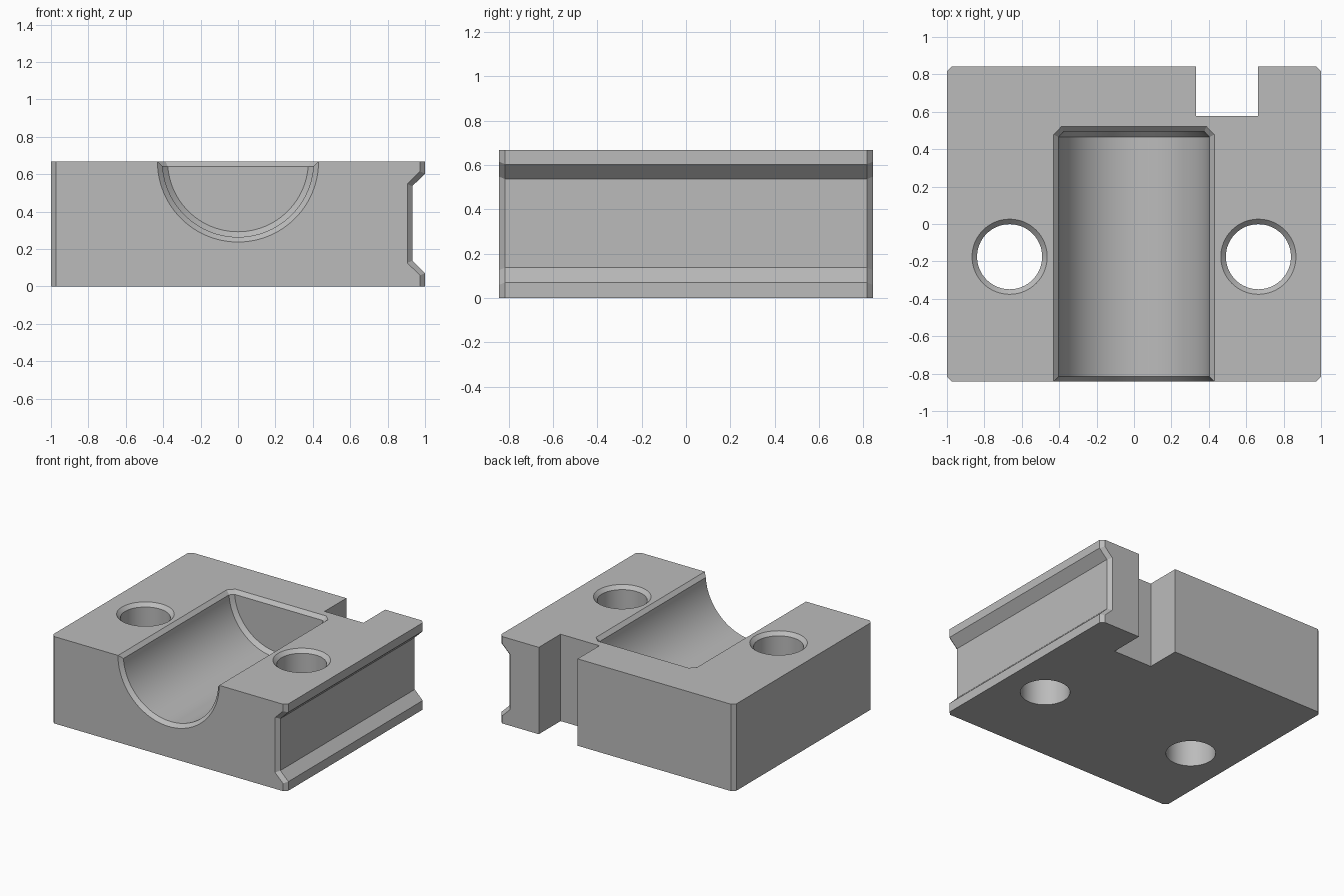
import bpy, bmesh, math

if "Cube" in bpy.data.objects:
    bpy.data.objects.remove(bpy.data.objects["Cube"])

H, Y, C = 0.668, 0.843, 0.027       # block height, half depth, chamfer size
T = math.tan(math.radians(22.5))


def loft(name, rings):
    """Closed solid skinned through a list of equal-length point rings."""
    bm = bmesh.new()
    loops = [[bm.verts.new(p) for p in r] for r in rings]
    n = len(rings[0])
    for a, b in zip(loops, loops[1:]):
        for i in range(n):
            j = (i + 1) % n
            bm.faces.new((a[i], a[j], b[j], b[i]))
    bm.faces.new(loops[0][::-1])
    bm.faces.new(loops[-1])
    bmesh.ops.recalc_face_normals(bm, faces=bm.faces)
    me = bpy.data.meshes.new(name)
    bm.to_mesh(me)
    bm.free()
    ob = bpy.data.objects.new(name, me)
    bpy.context.collection.objects.link(ob)
    return ob


def circle(r, n=96):
    return [(r * math.cos(2 * math.pi * i / n), r * math.sin(2 * math.pi * i / n))
            for i in range(n)]


# Block with a grooved right side; end rings shrink to chamfer the vertical edges
def section(y, d):
    e = d * T
    pts = [(-1 + d, 0), (1 - d, 0), (1 - d, 0.07 - e), (0.932 - d, 0.137 - e),
           (0.932 - d, 0.536 + e), (1 - d, 0.603 + e), (1 - d, H), (-1 + d, H)]
    return [(x, y, z) for x, z in pts]


block = loft("clamp_block", [section(-Y, C), section(-Y + C, 0),
                             section(Y - C, 0), section(Y, C)])
cutters = []

# Half-round channel with flared front and bevelled inner end
profile = [(-Y - C, 0.404 + 2 * C), (-Y + C, 0.404), (0.466, 0.404), (0.495, 0.376)]
cutters.append(loft("channel_cutter", [[(x, y, H + z) for x, z in circle(r)]
                                       for y, r in profile]))


# Chamfer around the channel's top rim
def rim(z, d):
    right = [(0.403 + d, -1.0), (0.403 + d, 0.466 + d * T), (0.376 + d * T, 0.495 + d)]
    return [(x, y, z) for x, y in right + [(-x, y) for x, y in right[::-1]]]


cutters.append(loft("rim_cutter", [rim(H - C, 0), rim(H + C, 2 * C)]))

# Bolt holes, chamfered at the top
for s in (-1, 1):
    cutters.append(loft("hole_cutter", [
        [(s * 0.665 + x, -0.175 + y, z) for x, y in circle(r, 64)]
        for z, r in ((-0.1, 0.174), (H - C, 0.174), (H + C, 0.174 + 2 * C))]))

# Rectangular notch in the back
cutters.append(loft("notch_cutter", [
    [(0.332, 0.578, z), (0.662, 0.578, z), (0.662, 1, z), (0.332, 1, z)]
    for z in (-0.1, H + 0.1)]))

bpy.context.view_layer.objects.active = block
block.select_set(True)
for c in cutters:
    m = block.modifiers.new("cut", 'BOOLEAN')
    m.operation, m.solver, m.object = 'DIFFERENCE', 'EXACT', c
    bpy.ops.object.modifier_apply(modifier=m.name)
    bpy.data.objects.remove(c)

# Colour and shading
grey = bpy.data.materials.new("light_grey")
grey.diffuse_color = (0.5, 0.5, 0.5, 1)
grey.use_nodes = True
grey.node_tree.nodes["Principled BSDF"].inputs["Base Color"].default_value = grey.diffuse_color
block.data.materials.clear()
block.data.materials.append(grey)
for p in block.data.polygons:
    p.material_index = 0
bpy.ops.object.shade_smooth_by_angle(angle=math.radians(20))
